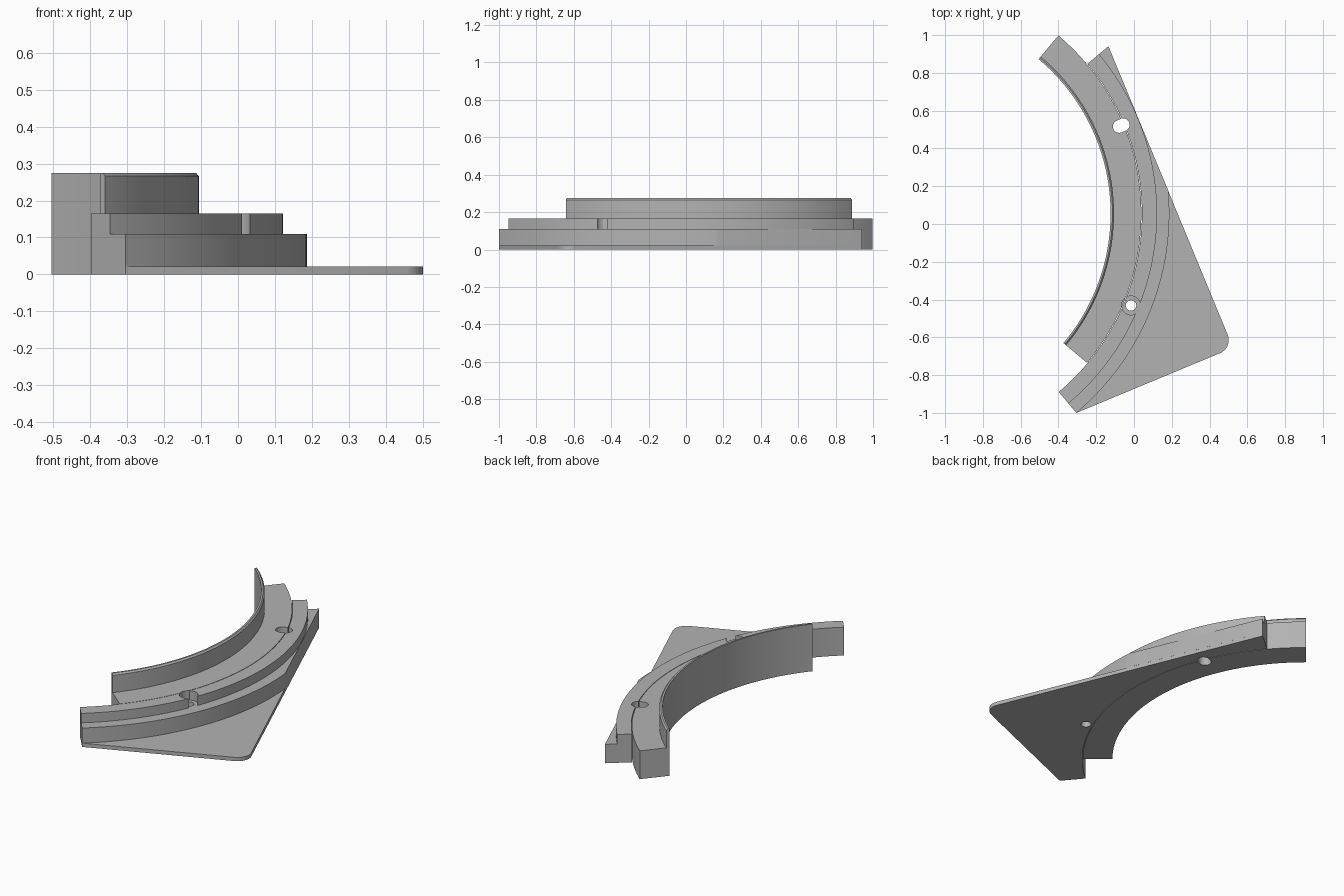
import bpy, bmesh
from math import sin, cos, radians
from mathutils import Vector

cube = bpy.data.objects.get("Cube")
if cube:
    bpy.data.objects.remove(cube, do_unlink=True)

# Shared layout: every part is concentric about CENTRE
CENTRE = Vector((-1.191, 0.0555))
R_IN, R_RIM, R_SEAM, R_STEP, R_OUT = 1.067, 1.085, 1.233, 1.313, 1.378
GAP = 0.003
Z_PLATE, Z_LOW, Z_TOP, Z_RIM = 0.022, 0.11, 0.165, 0.275
TILT = 22.5

grey = bpy.data.materials.new("plain grey")
grey.use_nodes = True
colour = (0.45, 0.45, 0.45, 1)
grey.diffuse_color = colour
grey.node_tree.nodes["Principled BSDF"].inputs["Base Color"].default_value = colour


def polar(r, deg, origin=CENTRE):
    return origin + r * Vector((cos(radians(deg)), sin(radians(deg))))


def arc(r, start, end, steps, origin=CENTRE):
    return [polar(r, start + (end - start) * i / steps, origin) for i in range(steps + 1)]


def finish(name, bm):
    bmesh.ops.recalc_face_normals(bm, faces=bm.faces)
    mesh = bpy.data.meshes.new(name)
    bm.to_mesh(mesh)
    bm.free()
    mesh.materials.append(grey)
    ob = bpy.data.objects.new(name, mesh)
    bpy.context.collection.objects.link(ob)
    return ob


def prism(name, outline, z0, z1):
    bm = bmesh.new()
    face = bm.faces.new([bm.verts.new((p.x, p.y, z0)) for p in outline])
    top = bmesh.ops.extrude_face_region(bm, geom=[face])["geom"]
    verts = [v for v in top if isinstance(v, bmesh.types.BMVert)]
    bmesh.ops.translate(bm, verts=verts, vec=(0, 0, z1 - z0))
    return finish(name, bm)


def sweep(name, profile, start, end, steps=90):
    """Sweep a radius/height profile around CENTRE and cap both ends."""
    bm = bmesh.new()
    rings = []
    for i in range(steps + 1):
        points = [polar(r, start + (end - start) * i / steps) for r, z in profile]
        rings.append([bm.verts.new((p.x, p.y, z)) for p, (r, z) in zip(points, profile)])
    for a, b in zip(rings, rings[1:]):
        for j in range(len(profile)):
            k = (j + 1) % len(profile)
            bm.faces.new((a[j], a[k], b[k], b[j]))
    bm.faces.new(rings[0])
    bm.faces.new(rings[-1])
    return finish(name, bm)


def cut(ob, cutters):
    for c in cutters:
        c.hide_render = True
        mod = ob.modifiers.new("hole", 'BOOLEAN')
        mod.operation, mod.solver, mod.object = 'DIFFERENCE', 'EXACT', c
    bpy.context.view_layer.update()
    graph = bpy.context.evaluated_depsgraph_get()
    mesh = bpy.data.meshes.new_from_object(ob.evaluated_get(graph))
    ob.modifiers.clear()
    ob.data = mesh


# Inner ring with its thin raised rim, chamfered on the outer lip
inner_ring = sweep("inner_ring", [
    (R_IN, 0), (R_SEAM - GAP, 0), (R_SEAM - GAP, Z_TOP), (R_RIM, Z_TOP),
    (R_RIM, Z_RIM - 0.009), (R_RIM - 0.008, Z_RIM), (R_IN, Z_RIM)], -40, 50)

# Upper step of the outer ring
upper_step = sweep("upper_step", [
    (R_SEAM, Z_LOW), (R_STEP, Z_LOW), (R_STEP, Z_TOP), (R_SEAM, Z_TOP)], -50, 40)

# Lower step, trimmed straight along the long edge of the plate
inner_edge = arc(R_SEAM, 40, -50, 90)
lower_step = prism("lower_step", arc(R_OUT, -50, 5, 55) + [polar(R_OUT, 40)] + inner_edge,
                   Z_PLATE, Z_LOW)

# Base plate with one rounded square corner
fillet = 0.075
n, t = polar(1, TILT, Vector((0, 0))), polar(1, TILT + 90, Vector((0, 0)))
corner = CENTRE + (R_STEP - fillet) * n - (R_STEP - fillet) * t
rounded = arc(fillet, TILT - 90, TILT, 16, corner)
base_plate = prism("base_plate", [polar(R_OUT, -50)] + rounded + [polar(R_OUT, 40)] + inner_edge,
                   0, Z_PLATE)

# Radial slot and counterbored screw hole
mid = polar(1.216, TILT)
slot = prism("slot_cutter", arc(0.034, TILT - 90, TILT + 90, 16, mid + 0.011 * n)
             + arc(0.034, TILT + 90, TILT + 270, 16, mid - 0.011 * n), -0.1, 0.4)
screw = polar(1.272, -TILT)
bore = prism("bore_cutter", arc(0.05, 0, 348.75, 31, screw), Z_LOW, 0.4)
hole = prism("hole_cutter", arc(0.028, 0, 345, 23, screw), -0.1, 0.4)

cut(inner_ring, [slot, bore])
cut(upper_step, [slot, bore])
cut(lower_step, [slot, hole])
cut(base_plate, [slot, hole])
for c in (slot, bore, hole):
    bpy.data.objects.remove(c, do_unlink=True)

# Smooth curved walls, keep edges crisp
bpy.ops.object.select_all(action='DESELECT')
for ob in (inner_ring, upper_step, lower_step, base_plate):
    ob.select_set(True)
    bpy.context.view_layer.objects.active = ob
bpy.ops.object.shade_smooth_by_angle(angle=radians(30))
